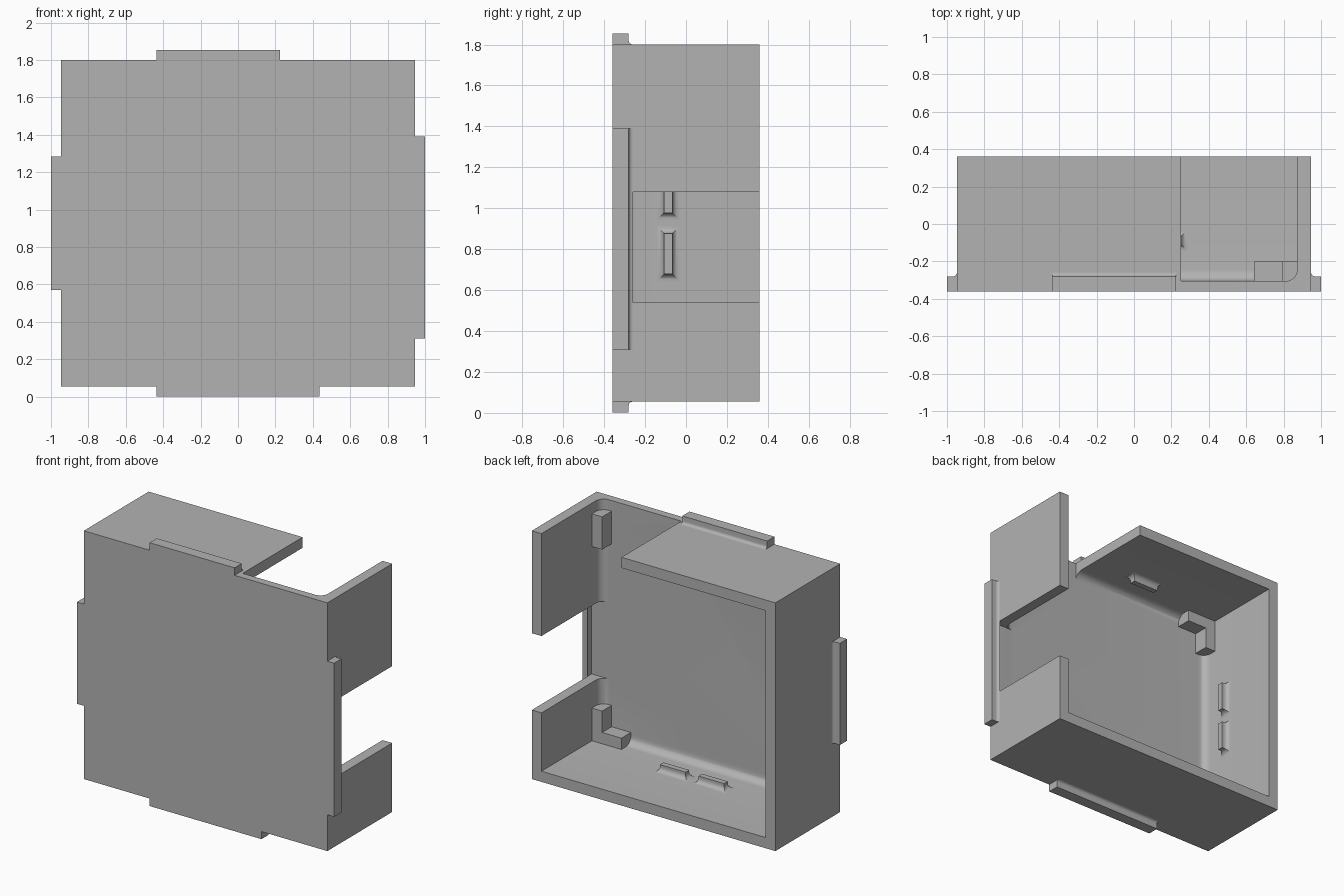
import bpy, bmesh, math
from mathutils import Vector

if "Cube" in bpy.data.objects:
    bpy.data.objects.remove(bpy.data.objects["Cube"])

grey = bpy.data.materials.new("plain_grey")
grey.use_nodes = True
grey.diffuse_color = (0.45, 0.45, 0.45, 1)
grey.node_tree.nodes["Principled BSDF"].inputs["Base Color"].default_value = (0.45, 0.45, 0.45, 1)

# Main dimensions
X, Y, BOTTOM, TOP = 0.947, 0.36, 0.055, 1.80
WALL, FLOOR, FILLET = 0.075, -0.305, 0.06
IX, IB, IT = X - WALL, BOTTOM + WALL, TOP - WALL
MID = (BOTTOM + TOP) / 2


def finish(name, bm):
    bmesh.ops.recalc_face_normals(bm, faces=bm.faces)
    mesh = bpy.data.meshes.new(name)
    bm.to_mesh(mesh)
    bm.free()
    mesh.materials.append(grey)
    obj = bpy.data.objects.new(name, mesh)
    bpy.context.collection.objects.link(obj)
    return obj


def box(name, low, high, round_edges=None):
    """Box between two corners; edges chosen by a rule on their midpoint are rounded."""
    low, high = Vector(low), Vector(high)
    bm = bmesh.new()
    bmesh.ops.create_cube(bm, size=1)
    for v in bm.verts:
        v.co = Vector([(l + h) / 2 + c * (h - l) for l, h, c in zip(low, high, v.co)])
    if round_edges:
        edges = [e for e in bm.edges if round_edges(e.verts[0].co, e.verts[1].co)]
        bmesh.ops.bevel(bm, geom=edges, offset=FILLET, segments=8, profile=0.5,
                        affect='EDGES')
    return finish(name, bm)


def smooth(obj):
    bpy.ops.object.select_all(action='DESELECT')
    obj.select_set(True)
    bpy.context.view_layer.objects.active = obj
    bpy.ops.object.shade_smooth_by_angle(angle=math.radians(30))


def cut(obj, cutter):
    bpy.context.view_layer.objects.active = obj
    mod = obj.modifiers.new("cut", 'BOOLEAN')
    mod.operation, mod.solver, mod.object = 'DIFFERENCE', 'EXACT', cutter
    bpy.ops.object.modifier_apply(modifier=mod.name)
    bpy.data.objects.remove(cutter)


# Open-backed shell with a rounded seam between floor and walls
shell = box("shell", (-X, -Y, BOTTOM), (X, Y, TOP))
cut(shell, box("cavity", (-IX, FLOOR, IB), (IX, 0.6, IT),
               lambda a, b: max(a.y, b.y) < 0))
# Top wall opening
cut(shell, box("top_opening", (0.25, FLOOR, 1.6), (IX, 0.6, 2),
               lambda a, b: max(a.y, b.y) < 0 and min(a.x, b.x) > 0.5))
# Side wall opening
cut(shell, box("side_opening", (0.8, FLOOR, 0.54), (1.2, 0.6, 1.08)))
# Round hole in the front plate
bm = bmesh.new()
bmesh.ops.create_cone(bm, cap_ends=True, segments=64, radius1=0.155, radius2=0.155, depth=0.3)
for v in bm.verts:
    v.co = Vector((v.co.x, v.co.z - Y, v.co.y + 0.365))
cut(shell, finish("hole", bm))
smooth(shell)

# Each wall maps (along, outward, y) to a point, measured from its outer face
SIDES = {
    "top": lambda a, d, y: (a, y, TOP + d),
    "bottom": lambda a, d, y: (a, y, BOTTOM - d),
    "left": lambda a, d, y: (X + d, y, a),
    "right": lambda a, d, y: (-X - d, y, a),
}


def loft(name, rings, closed_ends=True):
    bm = bmesh.new()
    loops = [[bm.verts.new(p) for p in ring] for ring in rings]
    n = len(loops[0])
    for r, s in zip(loops, loops[1:]):
        for i in range(n):
            bm.faces.new((r[i], r[(i + 1) % n], s[(i + 1) % n], s[i]))
    bm.faces.new(loops[0])
    bm.faces.new(loops[-1])
    obj = finish(name, bm)
    smooth(obj)
    return obj


# Outer tabs, each with a small concave seam to the wall
R = 0.02
profile = [(0, -Y), (0.053, -Y), (0.053, -0.28)]
for i in range(7):
    t = math.pi / 2 * i / 6
    profile.append((R - R * math.sin(t), -0.26 - R * math.cos(t)))
for side, start, end in (("top", -0.435, 0.225), ("bottom", -0.435, 0.435),
                         ("left", 0.31, 1.39), ("right", 0.57, 1.285)):
    place = SIDES[side]
    loft(side + "_tab", [[place(a, d, y) for d, y in profile] for a in (start, end)])


# Inner ridges with flared feet
def ridge(name, side, centre):
    place, flare, rings = SIDES[side], 0.035, []
    steps = [(0, -0.01)]
    for i in range(9):
        t = math.pi / 2 * i / 8
        steps.append((flare * math.sin(t), flare * (1 - math.cos(t))))
    steps.append((flare, 0.05))
    for inset, height in steps:
        l, w = 0.135 - inset, 0.055 - inset
        rings.append([place(centre + l * i, -WALL - height, -0.087 + w * j)
                      for i, j in ((-1, -1), (1, -1), (1, 1), (-1, 1))])
    loft(name, rings)


for s in (-1, 1):
    ridge("bottom_ridge", "bottom", 0.15 * s)
    ridge("right_ridge", "right", MID + 0.15 * s)
ridge("top_ridge", "top", -0.16)

# L-shaped posts in the inner corners
LEG, THICK, POST = 0.23, 0.08, -0.20


def span(a, b):
    return min(a, b), max(a, b)


for sx in (-1, 1):
    for z, up in ((IB, 1), (IT, -1)):
        x0, x1 = span(sx * IX, sx * (IX - THICK))
        z0, z1 = span(z, z + up * LEG)
        box("corner_post_upright", (x0, FLOOR - 0.01, z0), (x1, POST, z1))
        if sx > 0 and up < 0:
            continue  # the top opening removes this leg
        x0, x1 = span(sx * (IX - THICK), sx * (IX - LEG))
        z0, z1 = span(z, z + up * THICK)
        box("corner_post_foot", (x0, FLOOR - 0.01, z0), (x1, POST, z1))
